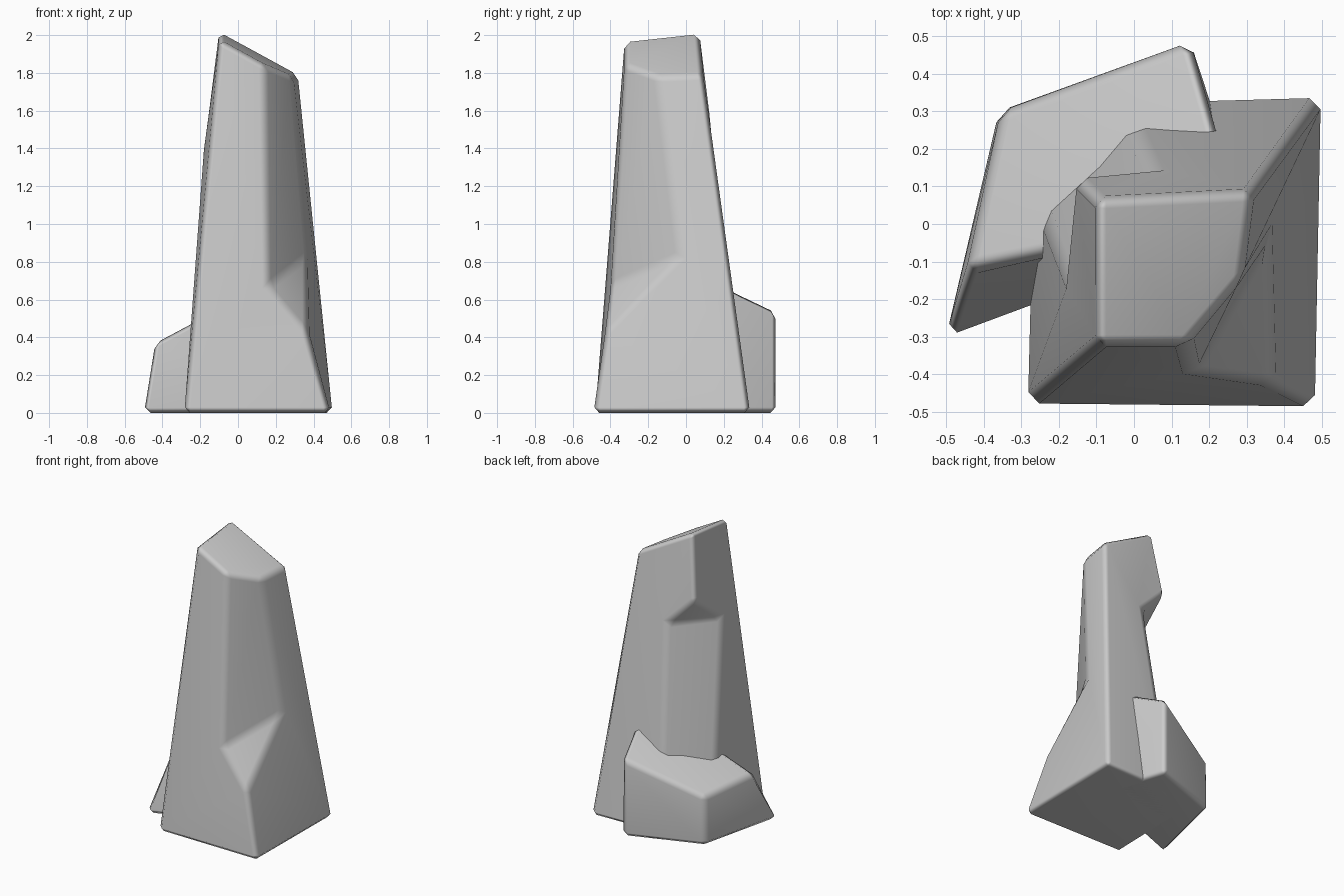
import bpy, bmesh

if "Cube" in bpy.data.objects:
    bpy.data.objects.remove(bpy.data.objects["Cube"])


def rock(name, points, faces, width):
    """Faceted stone from named corner points, with chamfered edges."""
    bm = bmesh.new()
    v = {k: bm.verts.new(p) for k, p in points.items()}
    for f in faces:
        bm.faces.new([v[k] for k in f.split()])
    bmesh.ops.recalc_face_normals(bm, faces=bm.faces)
    mesh = bpy.data.meshes.new(name)
    bm.to_mesh(mesh)
    bm.free()
    mesh.shade_smooth()
    ob = bpy.data.objects.new(name, mesh)
    bpy.context.collection.objects.link(ob)
    bev = ob.modifiers.new("chamfer", 'BEVEL')
    bev.width = width
    bev.segments = 1
    bev.limit_method = 'ANGLE'
    bev.angle_limit = 0.3
    wn = ob.modifiers.new("weighted", 'WEIGHTED_NORMAL')
    wn.keep_sharp = True
    return ob


def top(x, y):
    """Point on the slanted top plane of the pillar."""
    return (x, y, 2.012 - 0.55 * (x + 0.09) + 0.11 * (y - 0.05))


# Tall tapering pillar: notched front-right corner, undercut back-left corner
pillar = {
    "FL": (-0.285, -0.48, 0), "FR": (0.49, -0.49, 0), "BR": (0.50, 0.34, 0),
    "Ba": (-0.27, 0.09, 0), "Bb": (-0.03, 0.325, 0),
    "TFL": top(-0.10, -0.325), "TFa": top(0.14, -0.325), "TFb": top(0.29, -0.15),
    "TBR": top(0.32, 0.09), "TBL": top(-0.10, 0.07),
    "L": (0.16, -0.40, 0.67), "R": (0.365, -0.03, 0.83), "C": (0.365, -0.425, 0.43),
    "P": (-0.155, 0.125, 1.58), "a": (-0.18, -0.14, 1.38), "b": (0.05, 0.145, 1.38),
}
rock("pillar", pillar, [
    "FL Ba Bb BR FR",            # base
    "TFL TFa TFb TBR TBL",       # top
    "FL FR C L TFa TFL",         # front
    "FR BR TBR TFb R C",         # right
    "BR Bb b P TBL TBR",         # back
    "Ba FL TFL TBL P a",         # left
    "C R L", "L R TFb TFa",      # front-right notch
    "P b a", "a b Bb Ba",        # back-left undercut
], 0.03)

# Low stone leaning against the back-left corner
stone = {
    "A": (-0.505, -0.315, 0), "B": (-0.36, 0.30, 0), "C": (0.15, 0.485, 0), "D": (0.31, 0.0, 0),
    "E": (-0.445, -0.12, 0.37), "F": (-0.355, 0.30, 0.34), "G": (0.15, 0.485, 0.54), "H": (0.28, 0.03, 0.76),
}
rock("small_stone", stone, [
    "A B C D", "E F G H", "A B F E", "B C G F", "C D H G", "D A E H",
], 0.03)
